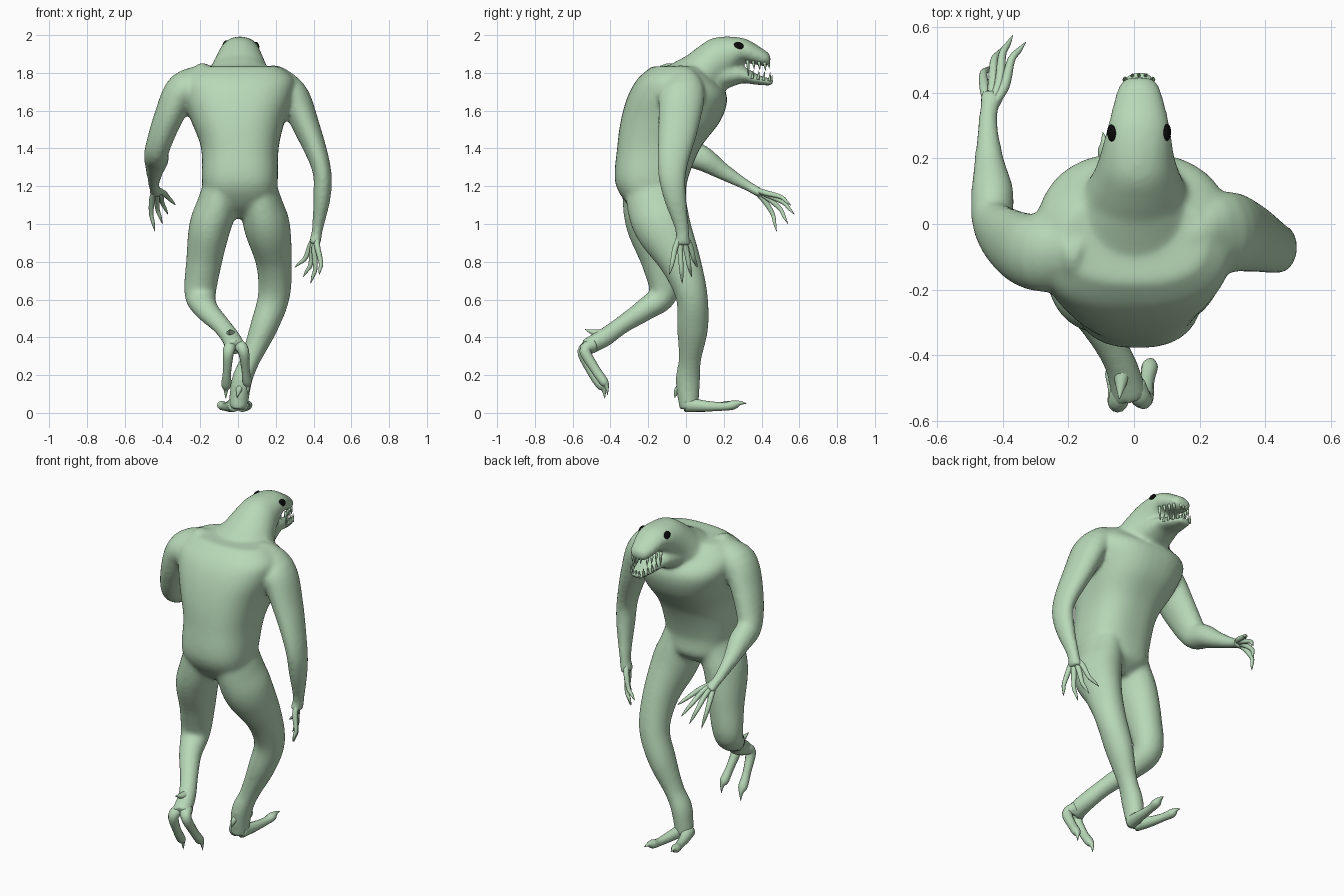
import bpy, bmesh, math
from mathutils import Vector


def material(name, col):
    m = bpy.data.materials.new(name)
    m.diffuse_color = (*col, 1)
    return m


SKIN = material("pale green skin", (0.48, 0.69, 0.48))
BLACK = material("black eye", (0.003, 0.003, 0.003))


def spline(keys, steps):
    """Catmull-Rom through keys of (x, y, z, width radius, depth radius)."""
    out, n = [], len(keys)
    for i in range(n - 1):
        p = [keys[max(0, min(n - 1, i + k))] for k in (-1, 0, 1, 2)]
        for s in range(steps):
            t = s / steps
            out.append([0.5 * (2 * b + (c - a) * t + (2 * a - 5 * b + 4 * c - d) * t * t
                               + (3 * b - a - 3 * c + d) * t ** 3)
                        for a, b, c, d in zip(*p)])
    out.append(list(keys[-1]))
    return out


def bulge(v, power):
    return math.copysign(abs(v) ** (2 / power), v)


def tube(bm, keys, flat=False, sides=24, steps=5, power=2):
    """Closed tube of (super)elliptical rings; flat keeps the rings horizontal."""
    pts = spline(keys, steps)
    rings = []
    for i, p in enumerate(pts):
        t = Vector(pts[min(i + 1, len(pts) - 1)][:3]) - Vector(pts[max(i - 1, 0)][:3])
        t = Vector((0, 0, 1)) if flat else t.normalized()
        a = Vector((1, 0, 0))
        a = (a - t * a.dot(t)).normalized()
        b = t.cross(a)
        rings.append([bm.verts.new(Vector(p[:3])
                                   + a * (p[3] * bulge(math.cos(k * math.tau / sides), power))
                                   + b * (p[4] * bulge(math.sin(k * math.tau / sides), power)))
                      for k in range(sides)])
    for r, q in zip(rings, rings[1:]):
        for k in range(sides):
            j = (k + 1) % sides
            bm.faces.new((r[k], r[j], q[j], q[k]))
    bm.faces.new(rings[0][::-1])
    bm.faces.new(rings[-1])


def finish(bm, name, mat):
    bmesh.ops.recalc_face_normals(bm, faces=bm.faces)
    for f in bm.faces:
        f.smooth = True
    me = bpy.data.meshes.new(name)
    bm.to_mesh(me)
    bm.free()
    me.materials.append(mat)
    ob = bpy.data.objects.new(name, me)
    bpy.context.collection.objects.link(ob)
    return ob


# Body: torso, head, jaw, arms and legs fused into one smooth skin
body = bmesh.new()
tube(body, [(0, -.15, 1.03, .07, .06), (.01, -.155, 1.1, .17, .15), (.01, -.185, 1.22, .2, .19),
            (.01, -.145, 1.4, .205, .22), (0, -.08, 1.55, .25, .265), (0, -.045, 1.68, .295, .262),
            (0, -.055, 1.77, .295, .2), (0, -.05, 1.835, .22, .13)],
     flat=True, sides=40, power=2.5)
tube(body, [(0, -.08, 1.70, .22, .13), (.005, .06, 1.775, .175, .13), (.008, .13, 1.84, .14, .118),
            (.01, .2, 1.887, .115, .112), (.015, .29, 1.918, .097, .07), (.015, .37, 1.893, .078, .05),
            (.015, .425, 1.87, .06, .038), (.015, .447, 1.865, .038, .022)])
tube(body, [(.01, .12, 1.77, .13, .09), (.01, .28, 1.79, .09, .05),
            (.015, .37, 1.765, .067, .028), (.015, .46, 1.748, .042, .018)])
tube(body, [(.16, -.06, 1.73, .09, .12), (.28, -.025, 1.69, .087, .125), (.36, -.04, 1.52, .072, .108),
            (.44, -.073, 1.3, .051, .079), (.445, -.06, 1.15, .047, .062),
            (.42, -.02, .97, .03, .038), (.405, -.02, .89, .033, .046)])
tube(body, [(-.16, -.1, 1.735, .09, .12), (-.29, -.09, 1.715, .09, .118), (-.37, -.06, 1.56, .077, .107),
            (-.427, 0, 1.4, .065, .082), (-.432, .1, 1.34, .065, .065), (-.442, .2, 1.275, .045, .045),
            (-.445, .33, 1.2, .029, .028), (-.43, .4, 1.16, .043, .026)])
tube(body, [(.09, -.18, 1.27, .09, .15), (.125, -.155, 1.1, .112, .158), (.155, -.12, .98, .122, .15),
            (.19, -.03, .8, .096, .11), (.19, .03, .62, .085, .085), (.135, .035, .45, .073, .083),
            (.065, .02, .28, .052, .06), (.02, .01, .17, .055, .066), (.0, .015, .02, .05, .05)])
tube(body, [(-.07, -.19, 1.27, .09, .15), (-.11, -.185, 1.1, .108, .15), (-.15, -.17, .98, .11, .142),
            (-.18, -.13, .8, .095, .107), (-.2, -.12, .63, .084, .077), (-.165, -.22, .545, .064, .06),
            (-.09, -.34, .465, .051, .048), (-.04, -.43, .40, .05, .05), (-.012, -.53, .345, .058, .045)])
ob = finish(body, "body", SKIN)
rm = ob.modifiers.new("fuse", 'REMESH')
rm.mode = 'VOXEL'
rm.voxel_size = 0.011
rm.use_smooth_shade = True
sm = ob.modifiers.new("soften", 'SMOOTH')
sm.factor = 0.5
sm.iterations = 14


def digits(name, root, tips, bend, r):
    """Pointed fingers from a palm: out to a knuckle, then to a claw tip."""
    bm = bmesh.new()
    root = Vector(root)
    for start, tip in tips:
        s, e = Vector(start), Vector(tip)
        mid = s.lerp(e, .5) + Vector(bend)
        tube(bm, [(*root.lerp(s, .2), r, r), (*s, r * 1.1, r * 1.1), (*mid, r * .85, r * .85),
                  (*mid.lerp(e, .55), r * .6, r * .6), (*e, .001, .001)], sides=10)
    finish(bm, name, SKIN)


# Clawed hands
digits("left_fingers", (-.44, .35, 1.19),
       [((-.395, .42, 1.165), (-.33, .555, 1.10)), ((-.41, .43, 1.155), (-.37, .575, 1.05)),
        ((-.43, .43, 1.14), (-.40, .54, 1.0)), ((-.455, .41, 1.13), (-.44, .48, .96))],
       (-.012, .012, .012), .014)
digits("right_fingers", (.415, -.02, .95),
       [((.385, .02, .89), (.30, .06, .77)), ((.395, .0, .87), (.345, .03, .72)),
        ((.405, -.03, .865), (.385, -.02, .685)), ((.42, -.055, .88), (.43, -.09, .73))],
       (.014, 0, -.01), .014)


# Two-toed feet with claws and a heel spur
def toes(name, paths):
    bm = bmesh.new()
    for path in paths:
        tube(bm, path, sides=12)
    finish(bm, name, SKIN)


toes("planted_foot", [
    [(.02, 0, .045, .035, .04), (.035, .1, .036, .029, .029), (.045, .2, .034, .023, .022),
     (.05, .25, .042, .026, .024), (.052, .285, .052, .012, .012), (.055, .32, .05, .001, .001)],
    [(-.02, 0, .045, .035, .04), (-.045, .08, .034, .029, .029), (-.07, .17, .033, .023, .022),
     (-.085, .22, .04, .026, .024), (-.09, .25, .05, .012, .012), (-.095, .28, .045, .001, .001)],
    [(.015, .0, .15, .035, .03), (.005, -.045, .12, .016, .018), (-.005, -.06, .08, .001, .001)]])
toes("raised_foot", [
    [(-.035, -.49, .36, .035, .035), (-.05, -.545, .325, .03, .03), (-.058, -.5, .22, .022, .025),
     (-.062, -.455, .15, .026, .024), (-.064, -.435, .12, .012, .012), (-.065, -.43, .075, .001, .001)],
    [(.0, -.49, .36, .035, .035), (.028, -.535, .33, .03, .03), (.04, -.48, .23, .022, .025),
     (.048, -.435, .165, .025, .024), (.052, -.42, .14, .012, .012), (.054, -.415, .095, .001, .001)],
    [(-.035, -.42, .41, .035, .03), (-.04, -.485, .425, .018, .017), (-.045, -.535, .442, .001, .001)]])

# Teeth along both jaws, long fangs at the corners
teeth = bmesh.new()


def tooth(x, y, z, length, r):
    tube(teeth, [(x, y, z, r, r), (x, y + .004, z + length * .5, r * .7, r * .7),
                 (x, y + .006, z + length, .0008, .0008)], sides=8, steps=2)


for side in (-1, 1):
    for i in range(4):
        y = .325 + i * .03
        tooth(.015 + side * (.076 - i * .009), y, 1.868 - i * .004, -.085 if i == 0 else -.045, .009)
        tooth(.015 + side * (.066 - i * .008), y + .025, 1.768 - i * .004, .048, .008)
for i in (-1, 0, 1):
    tooth(.015 + i * .02, .435, 1.862, -.04, .008)
    tooth(.015 + i * .02, .45, 1.75, .038, .007)
finish(teeth, "teeth", SKIN)

# Black oval eyes
for name, pos, tilt in (("left_eye", (-.068, .277, 1.953), .45), ("right_eye", (.1, .279, 1.944), -.3)):
    bm = bmesh.new()
    bmesh.ops.create_uvsphere(bm, u_segments=20, v_segments=12, radius=1)
    e = finish(bm, name, BLACK)
    e.location = pos
    e.scale = (.012, .027, .02)
    e.rotation_euler = (-.3, tilt, 0)
